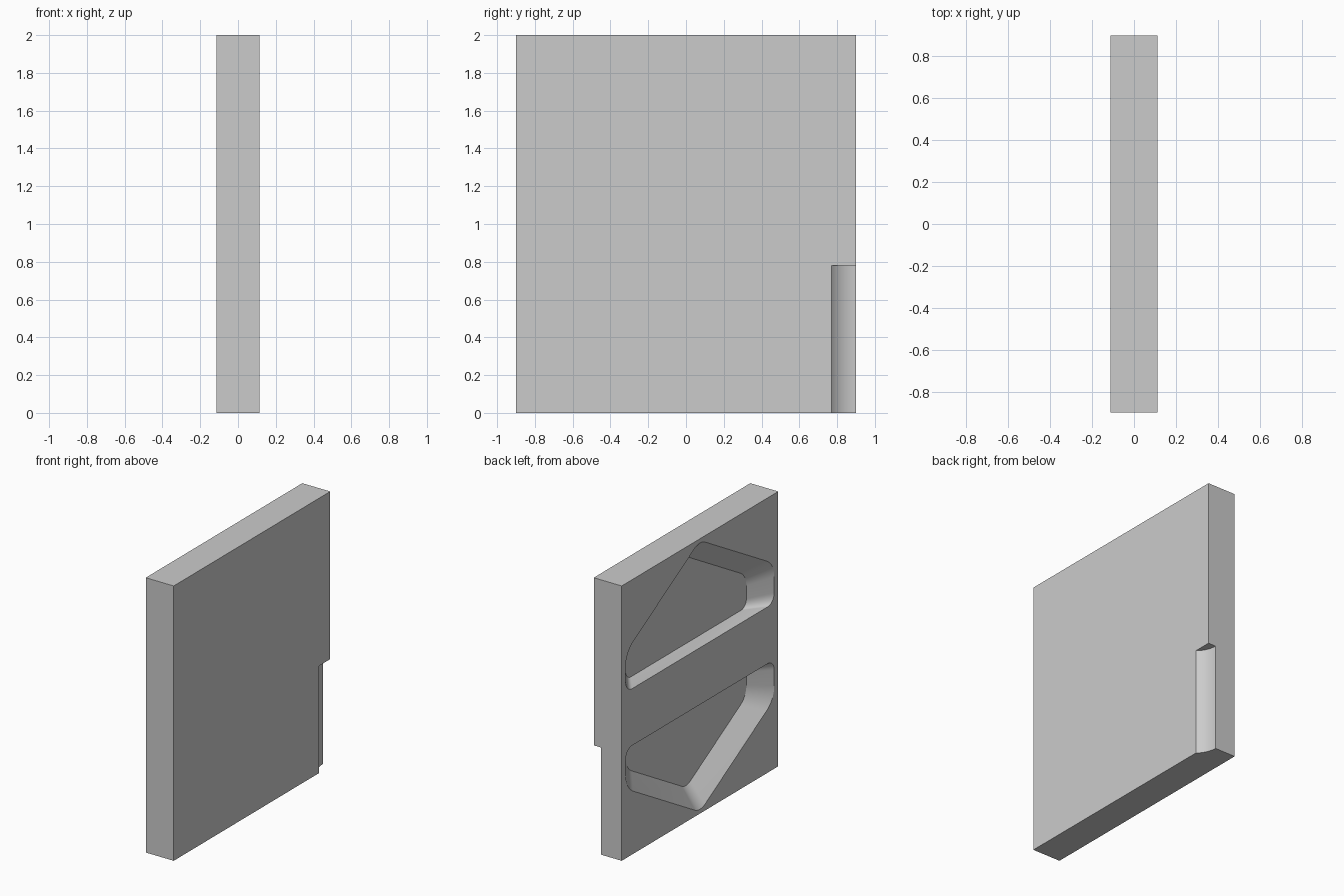
import bpy
import bmesh
import math
from mathutils import Vector

THICK, WIDTH, HEIGHT = 0.225, 1.8, 2.0
HALF = THICK / 2

cube = bpy.data.objects.get("Cube")
if cube:
    bpy.data.objects.remove(cube, do_unlink=True)

grey = bpy.data.materials.new("plain grey")
grey.use_nodes = True
COLOUR = (0.6, 0.6, 0.6, 1)
grey.diffuse_color = COLOUR
grey.node_tree.nodes["Principled BSDF"].inputs["Base Color"].default_value = COLOUR


def loft(name, lower, upper):
    """Closed solid between two matching rings of points."""
    bm = bmesh.new()
    a = [bm.verts.new(p) for p in lower]
    b = [bm.verts.new(p) for p in upper]
    bm.faces.new(a)
    bm.faces.new(b)
    for i in range(len(a)):
        j = (i + 1) % len(a)
        bm.faces.new((a[i], a[j], b[j], b[i]))
    bmesh.ops.recalc_face_normals(bm, faces=bm.faces)
    mesh = bpy.data.meshes.new(name)
    bm.to_mesh(mesh)
    bm.free()
    mesh.materials.append(grey)
    obj = bpy.data.objects.new(name, mesh)
    bpy.context.collection.objects.link(obj)
    return obj


def round_corners(corners, steps=10):
    """Replace each (u, v, radius) corner by a tangent arc."""
    pts = []
    for i, (u, v, r) in enumerate(corners):
        p = Vector((u, v))
        d1 = (Vector(corners[i - 1][:2]) - p).normalized()
        d2 = (Vector(corners[(i + 1) % len(corners)][:2]) - p).normalized()
        half = d1.angle(d2) / 2
        centre = p + (d1 + d2).normalized() * r / math.sin(half)
        start = p + d1 * r / math.tan(half) - centre
        end = p + d2 * r / math.tan(half) - centre
        sweep = math.pi - 2 * half
        for k in range(steps + 1):
            t = k / steps
            pts.append(centre + (start * math.sin((1 - t) * sweep)
                                 + end * math.sin(t * sweep)) / math.sin(sweep))
    return pts


def cut(target, cutter):
    mod = target.modifiers.new(cutter.name, 'BOOLEAN')
    mod.operation = 'DIFFERENCE'
    mod.solver = 'EXACT'
    mod.object = cutter
    bpy.context.view_layer.objects.active = target
    bpy.ops.object.modifier_apply(modifier=mod.name)
    bpy.data.objects.remove(cutter, do_unlink=True)


# Door panel
ring = [(-HALF, -WIDTH / 2), (HALF, -WIDTH / 2), (HALF, WIDTH / 2), (-HALF, WIDTH / 2)]
panel = loft("door_panel", [(x, y, 0) for x, y in ring], [(x, y, HEIGHT) for x, y in ring])

# Gabled pockets on the -x face, tapering towards their long straight edge
gable = round_corners([(-0.854, 0, 0.075), (0.854, 0, 0.075), (0.854, 0.287, 0.17),
                       (0, 0.78, 0.12), (-0.854, 0.287, 0.17)])
DEPTH, TAPER, GAP = HALF, 0.187, 0.207


def pocket_ring(t, side):
    s = 1 - TAPER * t
    return [(-HALF + DEPTH * t, u * s, HEIGHT / 2 + side * (GAP + v * s)) for u, v in gable]


for label, side in (("upper_pocket", 1), ("lower_pocket", -1)):
    cut(panel, loft(label, pocket_ring(-0.05, side), pocket_ring(1, side)))

# Scooped finger pull in the lower back edge of the +x face
REACH, SINK, PULL_TOP = 0.13, 0.06, 0.78
radius = (REACH ** 2 + SINK ** 2) / (2 * SINK)
steps = 64
circle = [(HALF - SINK + radius + radius * math.cos(2 * math.pi * i / steps),
           WIDTH / 2 + radius * math.sin(2 * math.pi * i / steps)) for i in range(steps)]
cut(panel, loft("finger_pull", [(x, y, -0.1) for x, y in circle],
                [(x, y, PULL_TOP) for x, y in circle]))

# Smooth arcs, crisp edges
bpy.ops.object.select_all(action='DESELECT')
panel.select_set(True)
bpy.context.view_layer.objects.active = panel
bpy.ops.object.shade_smooth_by_angle(angle=math.radians(25))
